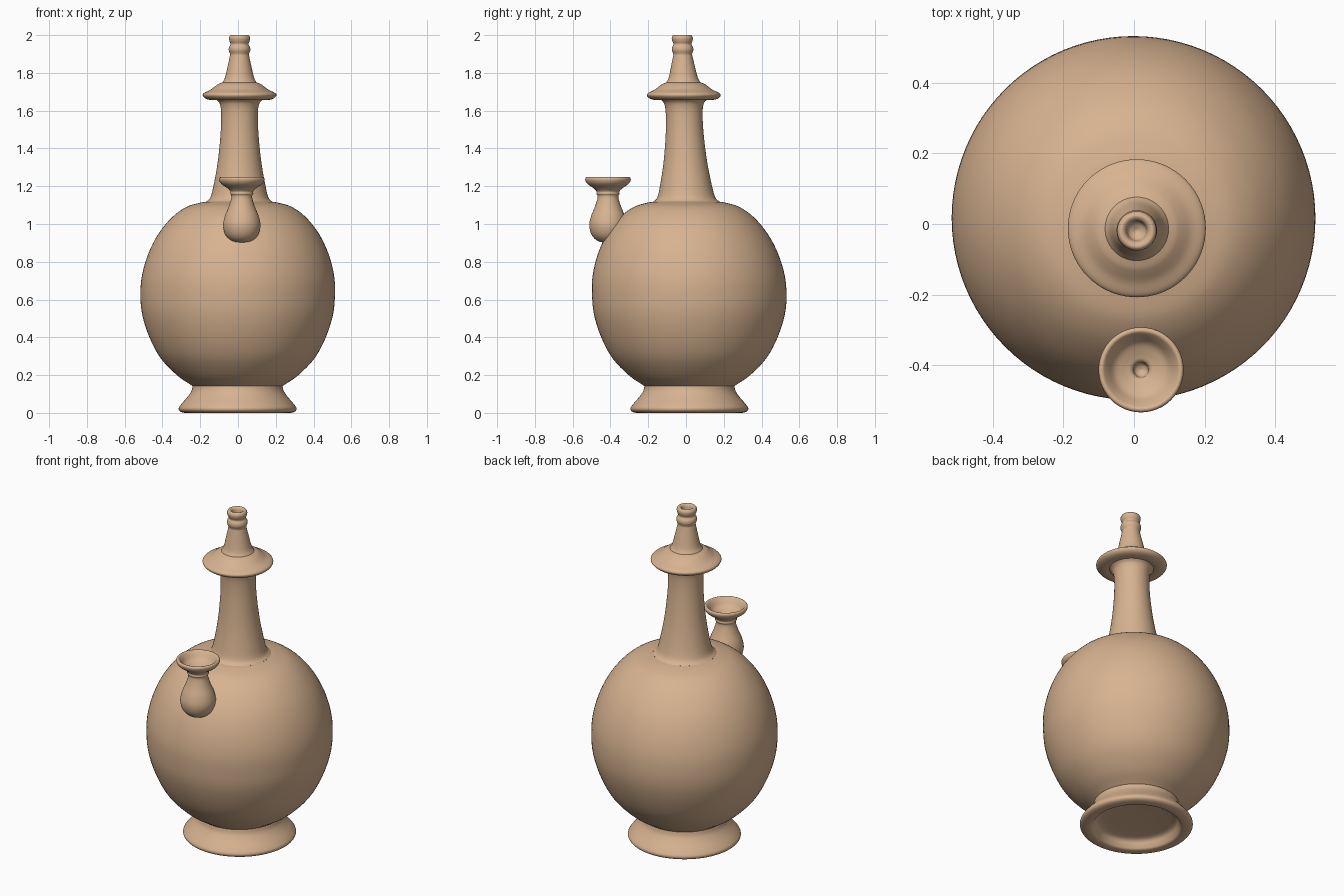
import bpy, bmesh, math
from mathutils import Vector

cube = bpy.data.objects.get("Cube")
if cube:
    bpy.data.objects.remove(cube, do_unlink=True)

clay = bpy.data.materials.new("warm tan clay")
clay.use_nodes = True
TAN = (0.68, 0.45, 0.28, 1.0)
clay.diffuse_color = TAN
bsdf = clay.node_tree.nodes["Principled BSDF"]
bsdf.inputs["Base Color"].default_value = TAN
bsdf.inputs["Roughness"].default_value = 0.8


def smooth_profile(points, steps):
    """Round a (radius, height) profile with a Catmull-Rom curve."""
    pts = [Vector(p) for p in points]
    pts = [2 * pts[0] - pts[1]] + pts + [2 * pts[-1] - pts[-2]]
    out = []
    for a, b, c, d in zip(pts, pts[1:], pts[2:], pts[3:]):
        for i in range(steps):
            t = i / steps
            out.append(0.5 * (2 * b + (c - a) * t + (2 * a - 5 * b + 4 * c - d) * t * t
                              + (3 * b - a - 3 * c + d) * t ** 3))
    return out + [pts[-2]]


def vessel_axis(z):
    """The hand-thrown axis leans slightly forward towards the top."""
    t = min(max((z - 0.6) / 0.6, 0), 1)
    return 0.01 * t - 0.002, 0.018 * (1 - t) - 0.025 * max(z - 1.2, 0)


def spout_axis(z):
    return 0.02, -0.413


def lathe(name, points, axis=vessel_axis, sides=72, steps=4):
    bm = bmesh.new()
    rings = []
    for r, z in smooth_profile(points, steps):
        cx, cy = axis(z)
        if r < 0.001:
            rings.append([bm.verts.new((cx, cy, z))] * sides)
            continue
        angles = [2 * math.pi * i / sides for i in range(sides)]
        rings.append([bm.verts.new((cx + r * math.cos(a), cy + r * math.sin(a), z))
                      for a in angles])
    for low, high in zip(rings, rings[1:]):
        for i in range(sides):
            j = (i + 1) % sides
            corners = list(dict.fromkeys((low[i], low[j], high[j], high[i])))
            if len(corners) > 2:
                bm.faces.new(corners)
    mesh = bpy.data.meshes.new(name)
    bm.to_mesh(mesh)
    bm.free()
    mesh.materials.append(clay)
    obj = bpy.data.objects.new(name, mesh)
    bpy.context.collection.objects.link(obj)
    bpy.ops.object.select_all(action='DESELECT')
    obj.select_set(True)
    bpy.context.view_layer.objects.active = obj
    bpy.ops.object.shade_smooth_by_angle(angle=math.radians(40))
    return obj


# Flared foot with a recessed underside
lathe("foot", [(0, 0.06), (0.12, 0.058), (0.21, 0.05), (0.235, 0.02), (0.25, 0.002),
               (0.28, 0), (0.305, 0.008), (0.312, 0.025), (0.297, 0.048),
               (0.265, 0.085), (0.245, 0.115), (0.238, 0.142)])

# Round body
lathe("body", [(0.238, 0.142), (0.25, 0.15), (0.322, 0.2), (0.408, 0.29), (0.467, 0.4),
               (0.505, 0.52), (0.515, 0.63), (0.508, 0.73), (0.478, 0.84),
               (0.427, 0.945), (0.355, 1.035), (0.28, 1.09), (0.21, 1.112),
               (0.175, 1.118)], sides=96)

# Tapered neck with a rolled base
lathe("neck", [(0.175, 1.118), (0.154, 1.14), (0.138, 1.2), (0.118, 1.31), (0.105, 1.42),
               (0.098, 1.52), (0.098, 1.6), (0.106, 1.64), (0.122, 1.658)])

# Broad collar disc
lathe("collar", [(0.122, 1.658), (0.15, 1.656), (0.18, 1.664), (0.195, 1.68),
                 (0.188, 1.694), (0.155, 1.71), (0.128, 1.73), (0.112, 1.741),
                 (0.09, 1.75)])

# Narrow mouthpiece with two beads and an opening
lathe("mouthpiece", [(0.09, 1.75), (0.077, 1.775), (0.064, 1.83), (0.052, 1.885),
                     (0.05, 1.9), (0.057, 1.92), (0.055, 1.937), (0.047, 1.952),
                     (0.053, 1.968), (0.056, 1.985), (0.05, 1.998), (0.04, 2.0),
                     (0.03, 1.99), (0.024, 1.965), (0, 1.95)])

# Side spout: bulb, ringed neck and cup
lathe("spout", [(0, 0.9), (0.05, 0.908), (0.085, 0.94), (0.099, 0.99), (0.09, 1.04),
                (0.07, 1.09), (0.057, 1.13), (0.055, 1.15), (0.061, 1.16),
                (0.06, 1.172), (0.075, 1.188), (0.108, 1.212), (0.12, 1.232),
                (0.118, 1.245), (0.108, 1.247), (0.095, 1.232), (0.075, 1.205),
                (0.045, 1.19), (0.024, 1.18), (0.018, 1.15), (0, 1.14)],
      axis=spout_axis, sides=48)
